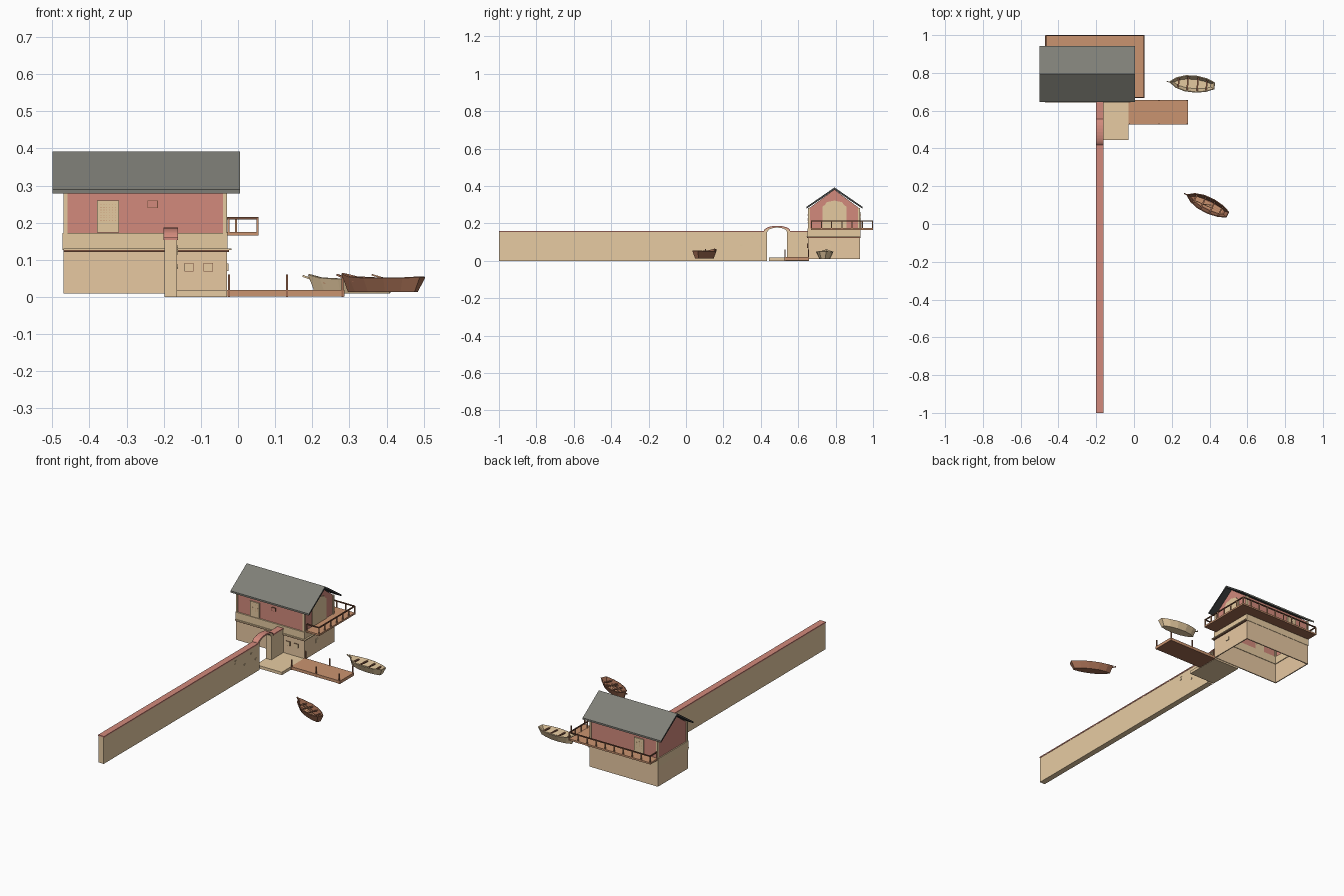
import bpy, bmesh, math
from mathutils import Matrix, Vector

if "Cube" in bpy.data.objects:
    bpy.data.objects.remove(bpy.data.objects["Cube"])


def mat(name, r, g, b):
    m = bpy.data.materials.new(name)
    lin = lambda c: ((c / 255 + 0.055) / 1.055) ** 2.4
    m.diffuse_color = (lin(r), lin(g), lin(b), 1)
    m.use_nodes = True
    m.node_tree.nodes["Principled BSDF"].inputs["Base Color"].default_value = m.diffuse_color
    return m


WARM = mat("warm stone", 240, 208, 168)
SAND = mat("sandstone", 232, 204, 163)
TAN = mat("pale wood", 229, 202, 160)
RED = mat("red plaster", 210, 138, 124)
DECK = mat("deck wood", 202, 148, 112)
DARK = mat("dark wood", 120, 80, 60)
HULL = mat("brown hull", 160, 107, 81)
ROOF = mat("roof grey", 127, 127, 119)
EDGE = mat("roof edge", 66, 68, 68)


def finish(name, bm, mats, rule=None):
    bmesh.ops.recalc_face_normals(bm, faces=bm.faces)
    bm.normal_update()
    me = bpy.data.meshes.new(name)
    for m in mats:
        me.materials.append(m)
    if rule:
        for f in bm.faces:
            f.material_index = rule(f)
    bm.to_mesh(me)
    bm.free()
    ob = bpy.data.objects.new(name, me)
    bpy.context.collection.objects.link(ob)
    return ob


def boxes(name, spans, *mats, rule=None):
    """Boxes given as (x0, x1, y0, y1, z0, z1), in one object."""
    bm = bmesh.new()
    for x0, x1, y0, y1, z0, z1 in spans:
        bmesh.ops.create_cube(bm, size=1, matrix=Matrix.Translation(
            ((x0 + x1) / 2, (y0 + y1) / 2, (z0 + z1) / 2)) @ Matrix.Diagonal((x1 - x0, y1 - y0, z1 - z0, 1)))
    return finish(name, bm, mats, rule)


def ring(x0, x1, y0, y1, z0, z1, t):
    """Four thin walls around a rectangle."""
    return [(x0, x1, y0, y0 + t, z0, z1), (x0, x1, y1 - t, y1, z0, z1),
            (x0, x0 + t, y0 + t, y1 - t, z0, z1), (x1 - t, x1, y0 + t, y1 - t, z0, z1)]


def beams(name, pairs, w, m):
    """Square bars between pairs of points."""
    bm = bmesh.new()
    for p, q in pairs:
        p, q = Vector(p), Vector(q)
        d = q - p
        bmesh.ops.create_cube(bm, size=1, matrix=Matrix.Translation((p + q) / 2)
                              @ d.to_track_quat('Z', 'Y').to_matrix().to_4x4()
                              @ Matrix.Diagonal((w, w, d.length, 1)))
    return finish(name, bm, [m])


def prism(name, pts, x0, x1, *mats, rule=None, open_bottom=False):
    """A (y, z) outline extruded along x."""
    bm = bmesh.new()
    f = bm.faces.new([bm.verts.new((x0, y, z)) for y, z in pts])
    r = bmesh.ops.extrude_face_region(bm, geom=[f])
    bmesh.ops.translate(bm, vec=(x1 - x0, 0, 0),
                        verts=[v for v in r['geom'] if isinstance(v, bmesh.types.BMVert)])
    bmesh.ops.recalc_face_normals(bm, faces=bm.faces)
    if open_bottom:
        bmesh.ops.delete(bm, geom=[g for g in bm.faces if g.normal.z < -0.9], context='FACES')
    return finish(name, bm, mats, rule)


under = lambda f: 1 if f.normal.z < -0.5 else 0

# Long garden wall with an arched gate and a red coping
arc = lambda r, z, h, rev=False: [(0.487 + (1 if rev else -1) * r * math.cos(math.pi * i / 12),
                                   z + h * math.sin(math.pi * i / 12)) for i in range(13)]
top = [(-1, 0.153)] + arc(0.07, 0.153, 0.027) + [(0.655, 0.153)]
gate = [(0.54, 0)] + arc(0.053, 0.152, 0.025, True) + [(0.434, 0)]
prism("garden_wall", [(-1, 0)] + top + [(0.655, 0)] + gate, -0.198, -0.164, SAND)
prism("wall_coping", top + [(y, z + 0.007) for y, z in reversed(top)], -0.2, -0.162, RED)
boxes("loose_bricks", [(-0.166, -0.161, y, y + 0.012, z, z + 0.007) for y, z in
                       ((0.2, 0.115), (0.205, 0.132), (0.35, 0.122), (0.29, 0.08), (0.39, 0.075))], TAN)

# House: hollow stone base, ledge, red gabled storey, corner posts
boxes("house_base", ring(-0.47, -0.03, 0.652, 0.93, 0.01, 0.128, 0.006), WARM)
boxes("base_upper_course", ring(-0.472, -0.028, 0.649, 0.932, 0.126, 0.172, 0.012), TAN)
boxes("base_ledge", [(-0.47, -0.024, 0.646, 0.652, 0.121, 0.126),
                     (-0.03, -0.024, 0.646, 0.932, 0.121, 0.126)], DARK)
boxes("stone_ledge", [(-0.47, -0.018, 0.643, 0.649, 0.126, 0.131),
                      (-0.028, -0.018, 0.643, 0.932, 0.126, 0.131)], TAN)
prism("upper_storey", [(0.657, 0.165), (0.657, 0.28), (0.793, 0.38), (0.928, 0.28), (0.928, 0.165)],
      -0.466, -0.035, RED, open_bottom=True)
boxes("corner_posts", [(x, x + 0.011, y, y + 0.011, 0.172, 0.282)
                       for x in (-0.47, -0.041) for y in (0.653, 0.92)], TAN)

# Roof with grey slopes and eaves, dark gable edges and underside
prism("roof", [(0.645, 0.279), (0.645, 0.289), (0.794, 0.392), (0.943, 0.289), (0.943, 0.279), (0.794, 0.379)],
      -0.5, 0.005, ROOF, EDGE, rule=lambda f: 0 if f.normal.z > 0.3 or abs(f.normal.y) > 0.9 else 1)

# Lattice doors front and back: pale panels with small holes
for side, y in (("front", 0.655), ("back", 0.93)):
    boxes(side + "_door", [(-0.38, -0.32, y - 0.004, y + 0.004, 0.173, 0.26)], TAN)
    boxes(side + "_door_holes", [(-0.37 + 0.008 * i, -0.368 + 0.008 * i, y - 0.0045, y + 0.0045,
                                  0.205 + 0.007 * k, 0.207 + 0.007 * k) for i in range(6) for k in range(7)], DECK)

# Small windows with thin dark frames
boxes("window_frames", [(x - 0.0125, x + 0.0125, 0.648, 0.655, 0.0685, 0.0915) for x in (-0.132, -0.08)], DARK)
boxes("window_panes", [(x - 0.0115, x + 0.0115, 0.647, 0.655, 0.0695, 0.0905) for x in (-0.132, -0.08)]
      + [(-0.032, -0.026, 0.7545, 0.7755, 0.0695, 0.0905)], SAND)
boxes("upper_window_frame", [(-0.244, -0.216, 0.653, 0.66, 0.239, 0.26)], DARK)
boxes("upper_window_pane", [(-0.242, -0.218, 0.652, 0.66, 0.241, 0.258)], RED)

# Arched gable door onto the balcony
prism("gable_door", [(0.73, 0.172), (0.73, 0.29), (0.742, 0.298), (0.752, 0.313), (0.793, 0.322),
                     (0.834, 0.313), (0.845, 0.298), (0.857, 0.29), (0.857, 0.172)], -0.038, -0.031, TAN)

# Balcony around the back and right side, with railings
boxes("balcony_floor", [(-0.47, 0.055, 0.93, 0.998, 0.165, 0.175), (-0.028, 0.055, 0.667, 0.93, 0.165, 0.175)],
      DECK, HULL, rule=under)
path = [(-0.025, 0.67), (0.052, 0.67), (0.052, 0.997), (-0.467, 0.997), (-0.467, 0.935)]
posts, rails = [], []
for (ax, ay), (bx, by) in zip(path, path[1:]):
    n = max(1, round(math.hypot(bx - ax, by - ay) / 0.055))
    rails.append(((ax, ay, 0.212), (bx, by, 0.212)))
    posts += [((ax + (bx - ax) * i / n, ay + (by - ay) * i / n, 0.165),
               (ax + (bx - ax) * i / n, ay + (by - ay) * i / n, 0.212)) for i in range(n + 1)]
beams("balcony_rails", rails, 0.006, DARK)
beams("balcony_posts", posts, 0.0055, DECK)

# Stone quay, wooden jetty and mooring posts
boxes("quay", [(-0.198, -0.03, 0.445, 0.655, 0, 0.017)], SAND)
boxes("jetty", [(-0.03, 0.287, 0.528, 0.657, 0.002, 0.019)], DECK, HULL, rule=under)
beams("mooring_posts", [((x, y, 0), (x, y, 0.06)) for x in (-0.024, 0.132, 0.281) for y in (0.53, 0.655)], 0.0055, HULL)


def boat(name, loc, angle, length, width, hull, inner, seat):
    """Lofted hull with a pointed bow at -x, thwarts, floor slats and a stem."""
    stations = [(-0.5, 0.06, 0.012), (-0.36, 0.62, 0.003), (-0.15, 0.96, 0), (0.1, 1, 0), (0.32, 0.8, 0), (0.5, 0.4, 0.002)]
    place = Matrix.Translation(loc) @ Matrix.Rotation(math.radians(angle), 4, 'Z')
    bm, rows = bmesh.new(), []
    for t, w, rise in stations:
        x, h = t * length, w * width / 2
        rows.append([bm.verts.new(p) for p in (
            (x, -h, 0.038 + rise), (x * 0.84, -h * 0.6, 0), (x * 0.84, h * 0.6, 0), (x, h, 0.038 + rise))])
    for a, b in zip(rows, rows[1:]):
        for i in range(3):
            bm.faces.new((a[i], a[i + 1], b[i + 1], b[i]))
    for end in (rows[0], rows[-1]):
        bm.faces.new(end)
    ob = finish(name + "_hull", bm, [hull])
    ob.modifiers.new("planks", 'SOLIDIFY').thickness = 0.005
    tx = [(-0.3, 0.7), (-0.1, 0.95), (0.12, 0.95), (0.32, 0.76)]
    seats = boxes(name + "_thwarts", [(t * length - 0.004, t * length + 0.004, -w * width * 0.42, w * width * 0.42, 0.027, 0.032)
                                      for t, w in tx], seat)
    floor = boxes(name + "_floor_slats", [(-0.28 * length, 0.36 * length, k * 0.011 - 0.005, k * 0.011 + 0.005, 0.005, 0.008)
                                          for k in (-1, 0, 1)], inner)
    stem = beams(name + "_stem", [((-0.44 * length, 0, 0.036), (-0.56 * length, 0, 0.047))], 0.005, hull)
    for o in (ob, seats, floor, stem):
        o.matrix_world = place


boat("pale_boat", (0.308, 0.742, 0.01), -5, 0.24, 0.09, TAN, TAN, HULL)
boat("brown_boat", (0.388, 0.102, 0.013), -26, 0.242, 0.085, HULL, DECK, HULL)
beams("oars", [((0.32, 0.125, 0.046), (0.42, 0.08, 0.046)), ((0.36, 0.105, 0.06), (0.41, 0.1, 0.045))], 0.004, DECK)
